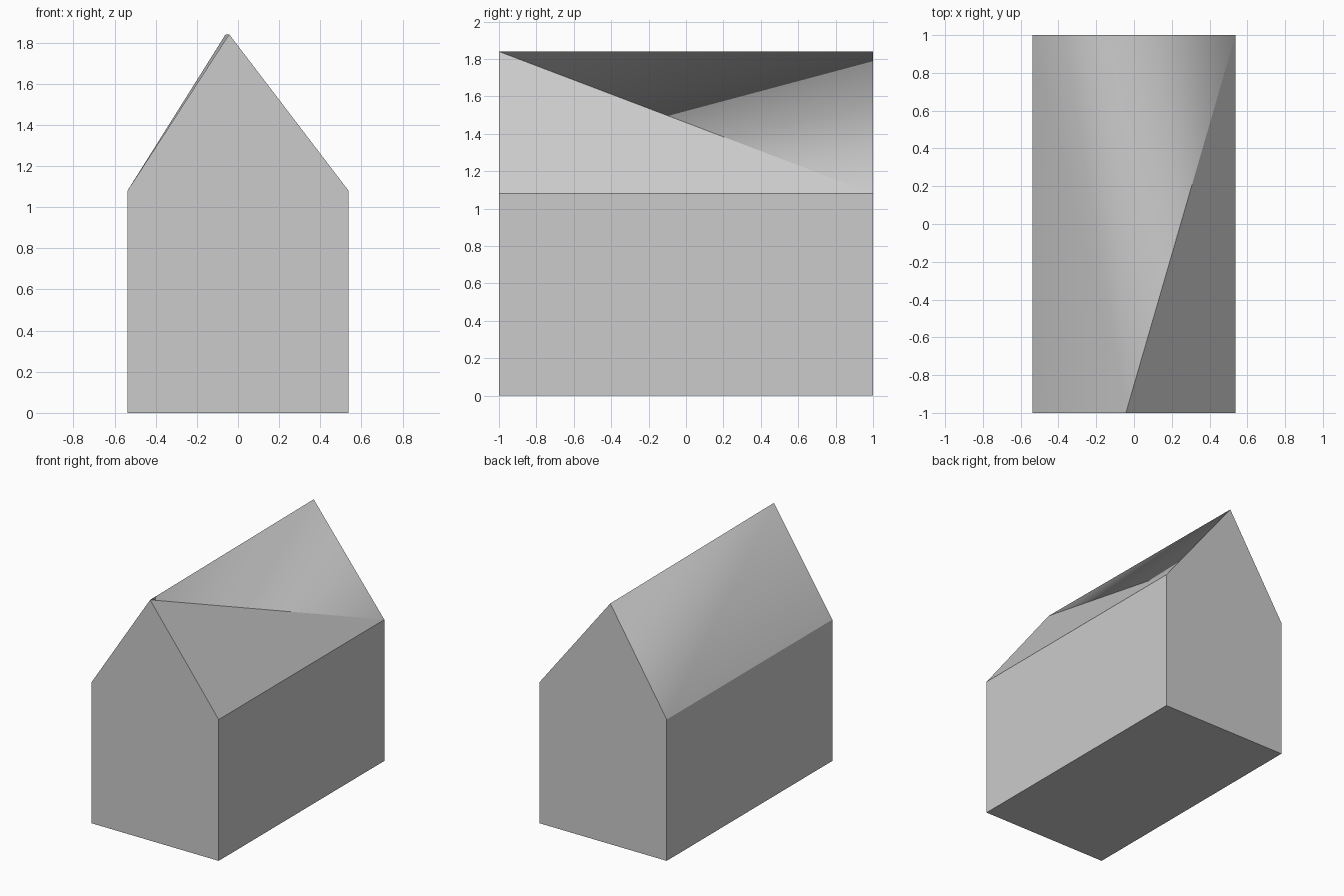
import bpy, bmesh

if "Cube" in bpy.data.objects:
    bpy.data.objects.remove(bpy.data.objects["Cube"])

HALF_W, EAVE, RIDGE = 0.537, 1.08, 1.84

bm = bmesh.new()


def gable_outline(y, apex_x):
    # five-sided house profile: base, eaves and slightly off-centre apex
    points = [(-HALF_W, 0), (HALF_W, 0), (HALF_W, EAVE), (apex_x, RIDGE), (-HALF_W, EAVE)]
    return [bm.verts.new((x, y, z)) for x, z in points]


front = gable_outline(-1, -0.043)
back = gable_outline(1, -0.06)

# End walls
bm.faces.new(front)
bm.faces.new(back[::-1])

# Floor and side walls
for a, b in ((0, 1), (1, 2), (4, 0)):
    bm.faces.new((front[a], back[a], back[b], front[b]))

# Right roof slope: flat front triangle
bm.faces.new((front[2], back[2], front[3]))

# Rest of the roof, smooth across the ridge
for tri in ((front[3], back[2], back[3]),
            (front[3], back[3], back[4]),
            (front[3], back[4], front[4])):
    bm.faces.new(tri).smooth = True

bm.normal_update()
bmesh.ops.recalc_face_normals(bm, faces=bm.faces[:])

mesh = bpy.data.meshes.new("gabled_house")
bm.to_mesh(mesh)
bm.free()
house = bpy.data.objects.new("gabled_house", mesh)
bpy.context.collection.objects.link(house)
